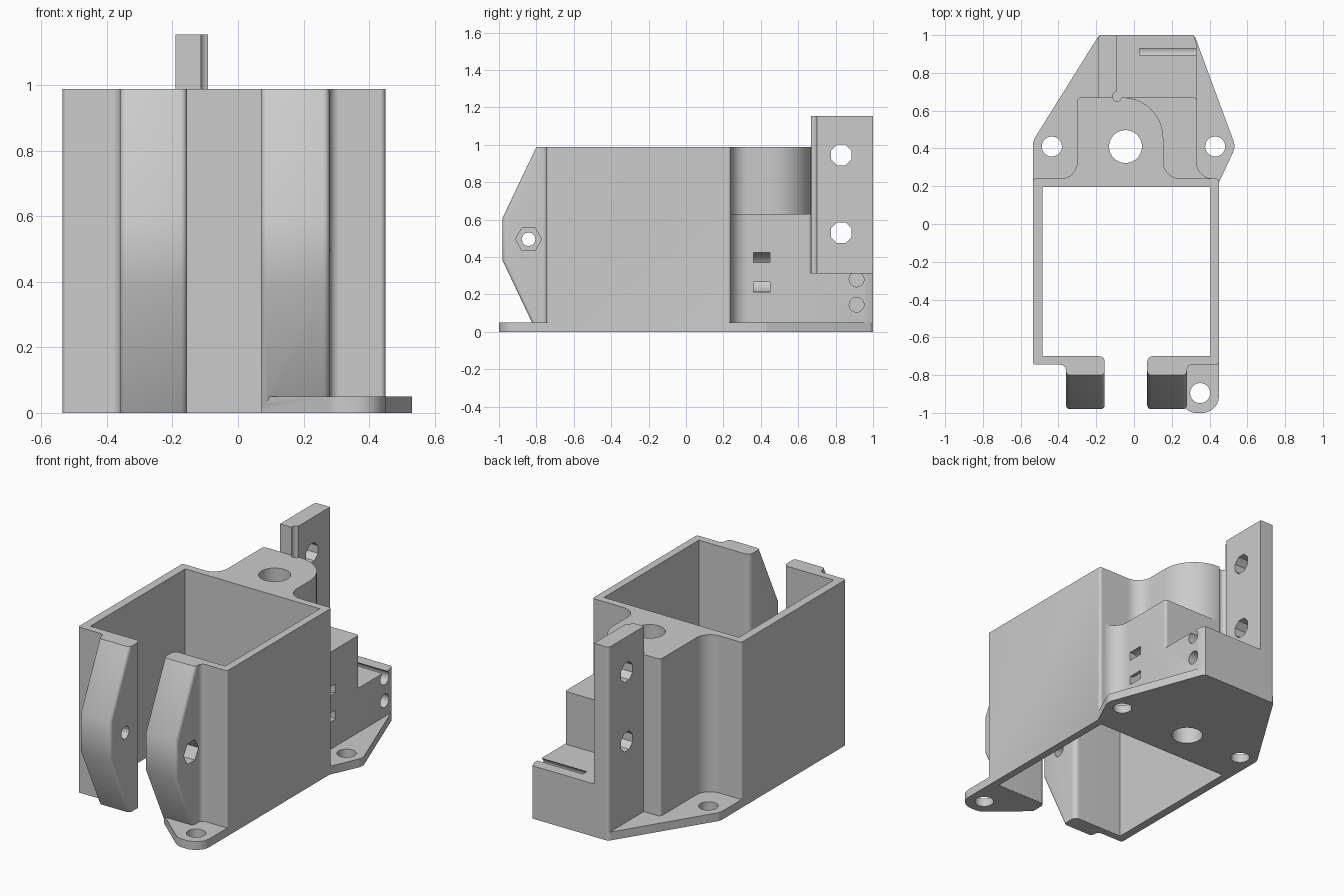
import bpy, bmesh
from math import radians, cos, sin, tan, pi
from mathutils import Vector

if "Cube" in bpy.data.objects:
    bpy.data.objects.remove(bpy.data.objects["Cube"])

# Single grey plastic
grey = bpy.data.materials.new("grey plastic")
grey.use_nodes = True
colour = (0.6, 0.6, 0.6, 1)
grey.diffuse_color = colour
grey.node_tree.nodes["Principled BSDF"].inputs["Base Color"].default_value = colour


def outline(corners, steps=10):
    """Polygon from (x, y) or (x, y, radius) corners; rounds those with a radius."""
    pts = []
    for i, c in enumerate(corners):
        p = Vector(c[:2])
        r = c[2] if len(c) > 2 else 0
        if not r:
            pts.append(p)
            continue
        a = (Vector(corners[i - 1][:2]) - p).normalized()
        b = (Vector(corners[(i + 1) % len(corners)][:2]) - p).normalized()
        half = a.angle(b) / 2
        centre = p + (a + b).normalized() * r / sin(half)
        start = p + a * r / tan(half) - centre
        end = p + b * r / tan(half) - centre
        total = start.angle(end)
        for k in range(steps + 1):
            t = k / steps
            pts.append(centre + (start * sin((1 - t) * total) + end * sin(t * total)) / sin(total))
    return pts


def circle(x, y, r, n=40, turn=0.0):
    return [Vector((x + r * cos(2 * pi * k / n + turn), y + r * sin(2 * pi * k / n + turn)))
            for k in range(n)]


def prism(name, pts, low, high, axis="z", bevel=None):
    """Extrude a polygon along z, or along x with the polygon in the y-z plane."""
    bm = bmesh.new()

    def place(p, w):
        return (p.x, p.y, w) if axis == "z" else (w, p.x, p.y)
    bottom = [bm.verts.new(place(p, low)) for p in pts]
    top = [bm.verts.new(place(p, high)) for p in pts]
    bm.faces.new(bottom[::-1])
    bm.faces.new(top)
    for i in range(len(pts)):
        j = (i + 1) % len(pts)
        bm.faces.new((bottom[i], bottom[j], top[j], top[i]))
    bmesh.ops.recalc_face_normals(bm, faces=bm.faces[:])
    if bevel:
        edges = [e for e in bm.edges if bevel(*[v.co for v in e.verts])]
        bmesh.ops.bevel(bm, geom=edges, offset=0.02, segments=4, profile=0.5, affect="EDGES")
    mesh = bpy.data.meshes.new(name)
    bm.to_mesh(mesh)
    bm.free()
    mesh.materials.append(grey)
    ob = bpy.data.objects.new(name, mesh)
    bpy.context.collection.objects.link(ob)
    return ob


def combine(tool, operation):
    """Merge a part into the housing, or cut it away."""
    bpy.context.view_layer.objects.active = housing
    mod = housing.modifiers.new(operation.lower(), "BOOLEAN")
    mod.object, mod.operation, mod.solver = tool, operation, "EXACT"
    bpy.ops.object.modifier_apply(modifier=mod.name)
    bpy.data.objects.remove(tool)


# Full-height housing wall with open front and rounded rear boss
TOP = 0.988
housing = prism("housing", outline([
    (0.07, -0.777), (0.28, -0.777), (0.28, -0.745, 0.03), (0.45, -0.745, 0.015),
    (0.45, 0.24, 0.015), (0.155, 0.24, 0.09), (0.155, 0.67, 0.215), (-0.3, 0.67, 0.02),
    (-0.3, 0.24, 0.09), (-0.535, 0.24, 0.015), (-0.535, -0.745, 0.015),
    (-0.36, -0.745, 0.03), (-0.36, -0.777), (-0.155, -0.777), (-0.155, -0.7, 0.03),
    (-0.485, -0.7), (-0.485, 0.195), (0.405, 0.195), (0.405, -0.7), (0.07, -0.7, 0.03)]), 0, TOP)

# Front clamp tabs with rounded front edges
tab_profile = outline([(-0.74, 0), (-0.74, TOP), (-0.8, TOP), (-0.98, 0.61), (-0.98, 0.38), (-0.8, 0)])
for low, high in ((-0.36, -0.155), (0.07, 0.28)):
    combine(prism("clamp_tab", tab_profile, low, high, "x",
                  lambda a, b: max(a.y, b.y) < -0.79 and abs(a.x - b.x) < 0.001), "UNION")

# Stepped rear block, upright post, mounting flange and front lug
combine(prism("middle_step", outline([
    (-0.25, 0.22), (0.435, 0.22), (0.435, 0.24), (0.33, 0.24, 0.09),
    (0.33, 0.67, 0.015), (-0.25, 0.67)]), 0, 0.63), "UNION")
combine(prism("lower_step", outline([
    (-0.19, 0.5), (0.33, 0.5), (0.33, 0.96), (0.315, 1), (-0.19, 1, 0.02)]), 0, 0.315), "UNION")
combine(prism("post", outline([
    (-0.19, 0.667), (-0.092, 0.667), (-0.092, 1), (-0.19, 1, 0.02)]), 0.1, 1.155), "UNION")
combine(prism("flange", outline([
    (-0.535, 0.22), (0.45, 0.22), (0.538, 0.41, 0.08), (0.32, 1, 0.03),
    (-0.185, 1, 0.03), (-0.535, 0.44, 0.08)]), 0, 0.05), "UNION")
combine(prism("front_lug", outline([
    (0.07, -0.73), (0.07, -0.8), (0.3, -1, 0.08), (0.45, -1, 0.09), (0.45, -0.73)]), 0, 0.05), "UNION")

# Vertical bores: shaft hole and three mounting holes
for x, y, r, high in ((-0.045, 0.41, 0.087, 1.1), (-0.435, 0.41, 0.053, 0.1),
                      (0.43, 0.41, 0.053, 0.1), (0.35, -0.895, 0.053, 0.1)):
    combine(prism("bore", circle(x, y, r), -0.1, high), "DIFFERENCE")

# Corner relief beside the post
combine(prism("relief", circle(-0.09, 0.675, 0.025, 16), 0.315, 1.3), "DIFFERENCE")

# Post holes and blind holes in the lower step
for z in (0.945, 0.53):
    combine(prism("post_hole", circle(0.83, z, 0.06, 8, pi / 8), -0.3, 0.1, "x"), "DIFFERENCE")
for z in (0.28, 0.145):
    combine(prism("blind_hole", circle(0.912, z, 0.04, 16), 0.03, 0.5, "x"), "DIFFERENCE")

# Clamp screw hole with nut pocket
combine(prism("screw_hole", circle(-0.842, 0.495, 0.037, 12), -0.5, 0.5, "x"), "DIFFERENCE")
combine(prism("nut_pocket", circle(-0.842, 0.495, 0.07, 6), 0.2, 0.4, "x"), "DIFFERENCE")

# Curved cable-tie channel joining two slots in the side
outer = circle(0.33, 0.318, 0.105, 32, pi / 2)[:17]
inner = circle(0.33, 0.318, 0.052, 32, pi / 2)[:17]
mouth = [Vector((0.4, 0.318 + s)) for s in (-0.105, -0.052, 0.052, 0.105)]
channel = prism("tie_channel", outer + mouth[:2] + inner[::-1] + mouth[2:], -0.45, -0.36)
for v in channel.data.vertices:
    x, z, y = v.co
    v.co = (x, -y, z)
channel.data.flip_normals()
bm = bmesh.new()
bm.from_mesh(channel.data)
bmesh.ops.recalc_face_normals(bm, faces=bm.faces[:])
bm.to_mesh(channel.data)
bm.free()
combine(channel, "DIFFERENCE")

# Smooth the rounded surfaces, keep edges crisp
bpy.ops.object.select_all(action="DESELECT")
housing.select_set(True)
bpy.context.view_layer.objects.active = housing
bpy.ops.object.shade_smooth_by_angle(angle=radians(28))
